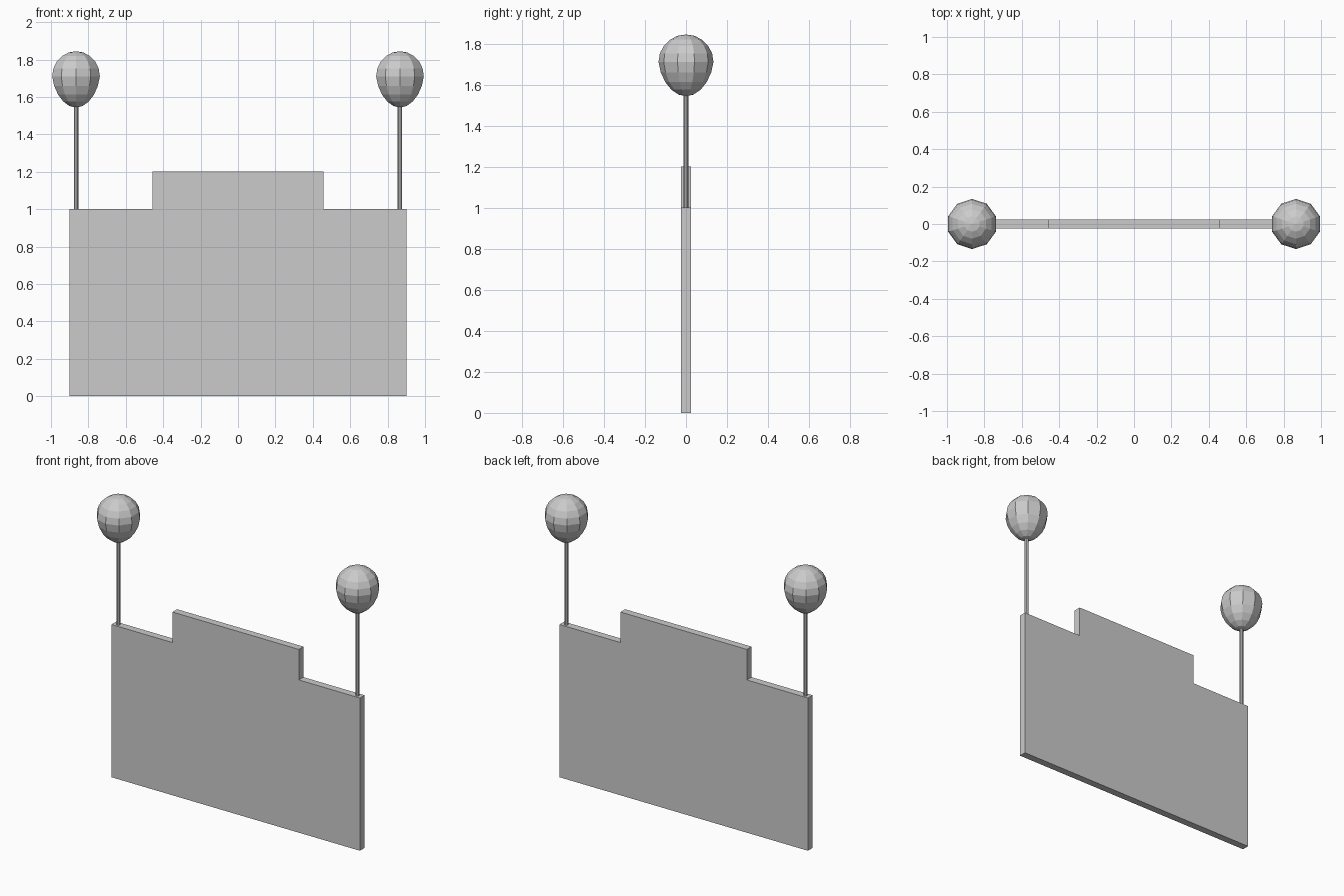
import bpy, bmesh, math

if "Cube" in bpy.data.objects:
    bpy.data.objects.remove(bpy.data.objects["Cube"])


def make_object(name, bm):
    bmesh.ops.recalc_face_normals(bm, faces=bm.faces)
    mesh = bpy.data.meshes.new(name)
    bm.to_mesh(mesh)
    bm.free()
    obj = bpy.data.objects.new(name, mesh)
    bpy.context.collection.objects.link(obj)
    return obj


# Stepped board: half outline mirrored and extruded through its thickness
half = [(0.90, 0.0), (0.90, 1.0), (0.458, 1.0), (0.458, 1.2)]
outline = half + [(-x, z) for x, z in reversed(half)]
thickness = 0.048
bm = bmesh.new()
face = bm.faces.new([bm.verts.new((x, -thickness / 2, z)) for x, z in outline])
ext = bmesh.ops.extrude_face_region(bm, geom=[face])
moved = [v for v in ext["geom"] if isinstance(v, bmesh.types.BMVert)]
bmesh.ops.translate(bm, verts=moved, vec=(0, thickness, 0))
make_object("board", bm)

POLE_X = 0.866
RADIUS = 0.134
BALLOON_Z = 1.71
DROP = 0.167

for side, sx in (("left", -1), ("right", 1)):
    # Thin pole standing on the board's shoulder
    bm = bmesh.new()
    bmesh.ops.create_cone(bm, cap_ends=True, segments=8,
                          radius1=0.012, radius2=0.012, depth=0.56)
    pole = make_object(side + "_pole", bm)
    pole.location = (sx * POLE_X, 0, 1.275)

    # Low-poly balloon: sphere with a stretched, tapered lower half
    bm = bmesh.new()
    bmesh.ops.create_uvsphere(bm, u_segments=10, v_segments=10, radius=1.0)
    for v in bm.verts:
        taper = 1 + 0.12 * min(v.co.z, 0)
        v.co.x *= RADIUS * taper
        v.co.y *= RADIUS * taper
        v.co.z *= RADIUS if v.co.z > 0 else DROP
    balloon = make_object(side + "_balloon", bm)
    balloon.location = (sx * POLE_X, 0, BALLOON_Z)
